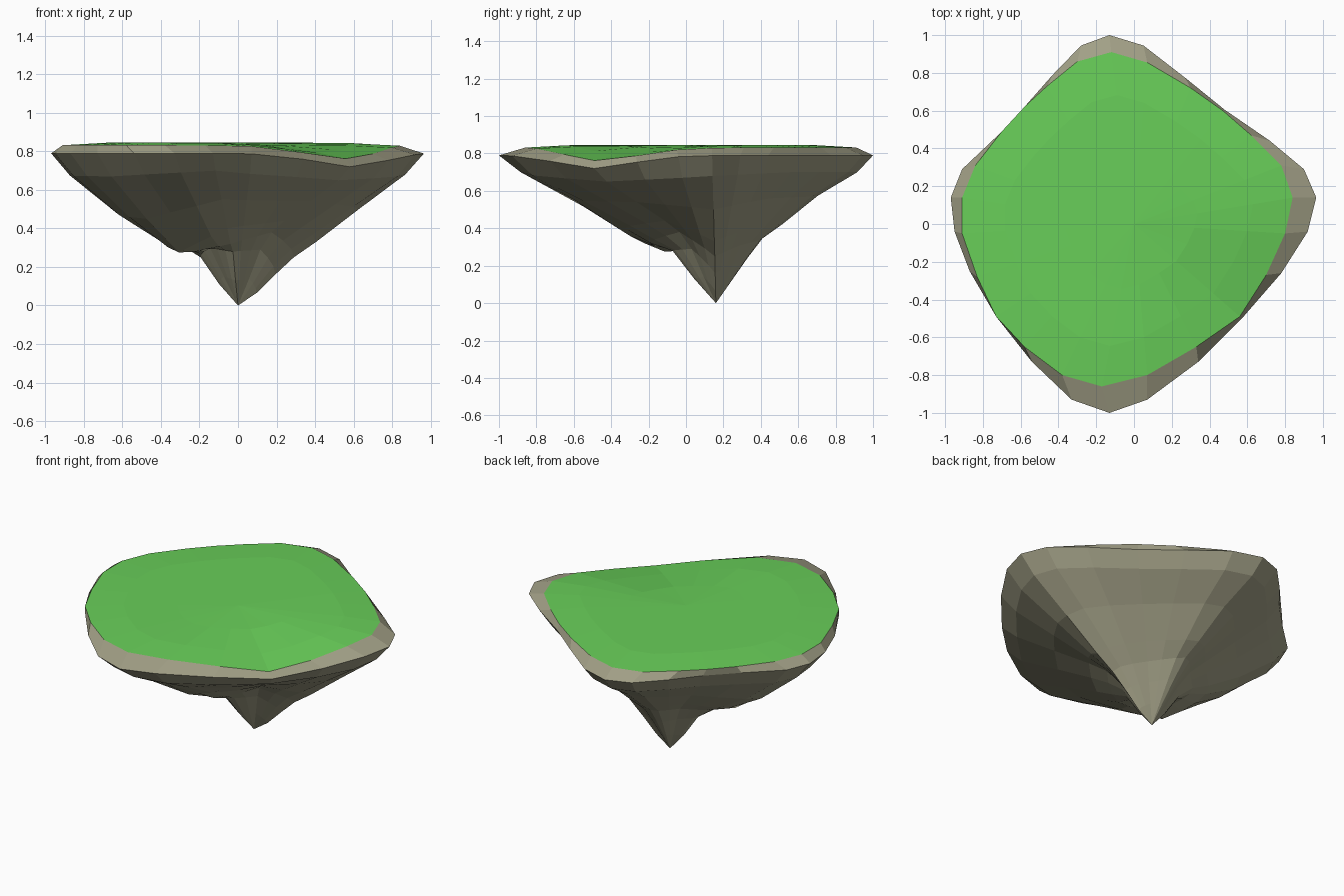
import bpy, bmesh, math

if "Cube" in bpy.data.objects:
    bpy.data.objects.remove(bpy.data.objects["Cube"])

# Plan outlines, clockwise from the back: outer rock rim and grass edge
RIM = [(-.13, 1), (.05, .945), (.27, .775), (.48, .605), (.72, .44), (.9, .29),
       (.965, .14), (.92, -.04), (.78, -.26), (.58, -.49), (.34, -.73), (.07, -.93),
       (-.13, -1), (-.33, -.93), (-.54, -.73), (-.73, -.49), (-.87, -.25), (-.95, -.04),
       (-.97, .14), (-.91, .29), (-.72, .47), (-.56, .63), (-.43, .79), (-.28, .945)]
LAWN = [(-.12, .91), (.07, .855), (.3, .72), (.47, .6), (.62, .47), (.78, .31),
        (.84, .14), (.8, -.05), (.7, -.27), (.56, -.49), (.33, -.65), (.07, -.8),
        (-.17, -.86), (-.38, -.8), (-.58, -.65), (-.73, -.49), (-.83, -.28), (-.91, -.05),
        (-.91, .14), (-.84, .31), (-.7, .49), (-.58, .62), (-.46, .73), (-.3, .86)]
N = len(RIM)
TIP = (0, .16, 0)

# Underside heights at each ring fraction, in eight directions around the tip
RINGS = [.9, .65, .42, .3, .2, .1]
HEIGHTS = [(.70, .575, .42, .35, .24, .12),    # back
           (.70, .56, .40, .31, .21, .105),    # back right
           (.68, .50, .33, .25, .16, .065),    # right
           (.65, .54, .44, .38, .29, .14),     # front right
           (.70, .55, .40, .32, .28, .13),     # front
           (.67, .45, .275, .28, .30, .15),    # front left
           (.675, .48, .36, .32, .25, .11),    # left
           (.69, .55, .42, .35, .25, .12)]     # back left


def dip(x, y):
    """Sag of the front right edge."""
    return .07 * math.exp(-((x - .58) ** 2 + (y + .49) ** 2) / .14)


def underside(ring, i):
    k, f = divmod(i / 3, 1)
    a, b = HEIGHTS[int(k) % 8], HEIGHTS[int(k + 1) % 8]
    return a[ring] * (1 - f) + b[ring] * f


def loft(name, rings, apex, color):
    """Flat-shaded skin through closed rings, ending in a fan."""
    bm = bmesh.new()
    loops = [[bm.verts.new(p) for p in ring] for ring in rings]
    end = bm.verts.new(apex)
    for i in range(N):
        j = (i + 1) % N
        for a, b in zip(loops, loops[1:]):
            bm.faces.new((a[i], a[j], b[j], b[i]))
        bm.faces.new((loops[-1][i], loops[-1][j], end))
    bmesh.ops.recalc_face_normals(bm, faces=bm.faces)
    # Orient along the outward side of the apex
    bm.faces.ensure_lookup_table()
    bm.normal_update()
    tip_normal = sum(f.normal.z for f in end.link_faces)
    if tip_normal * (1 if apex[2] > .5 else -1) < 0:
        bmesh.ops.reverse_faces(bm, faces=bm.faces)
    mesh = bpy.data.meshes.new(name)
    bm.to_mesh(mesh)
    bm.free()
    mat = bpy.data.materials.new(name + "_color")
    mat.diffuse_color = color
    mat.use_nodes = True
    mat.node_tree.nodes["Principled BSDF"].inputs["Base Color"].default_value = mat.diffuse_color
    mesh.materials.append(mat)
    obj = bpy.data.objects.new(name, mesh)
    bpy.context.collection.objects.link(obj)


lawn_edge = [(x, y, .832 - dip(x, y)) for x, y in LAWN]
rim = [(x, y, .79 - dip(x, y)) for x, y in RIM]

# Rock body: bevelled lip, rim, then rings shrinking to the hanging tip
rock = [lawn_edge, rim]
for r, t in enumerate(RINGS):
    rock.append([(x * t, TIP[1] + (y - TIP[1]) * t, underside(r, i))
                 for i, (x, y) in enumerate(RIM)])
loft("rock", rock, TIP, (.36, .35, .24, 1))

# Grass surface, slightly domed
grass = [lawn_edge]
for s in (.75, .4):
    grass.append([(x * s, y * s, .845 - dip(x * s, y * s)) for x, y in LAWN])
loft("grass", grass, (0, 0, .845), (.14, .62, .1, 1))
